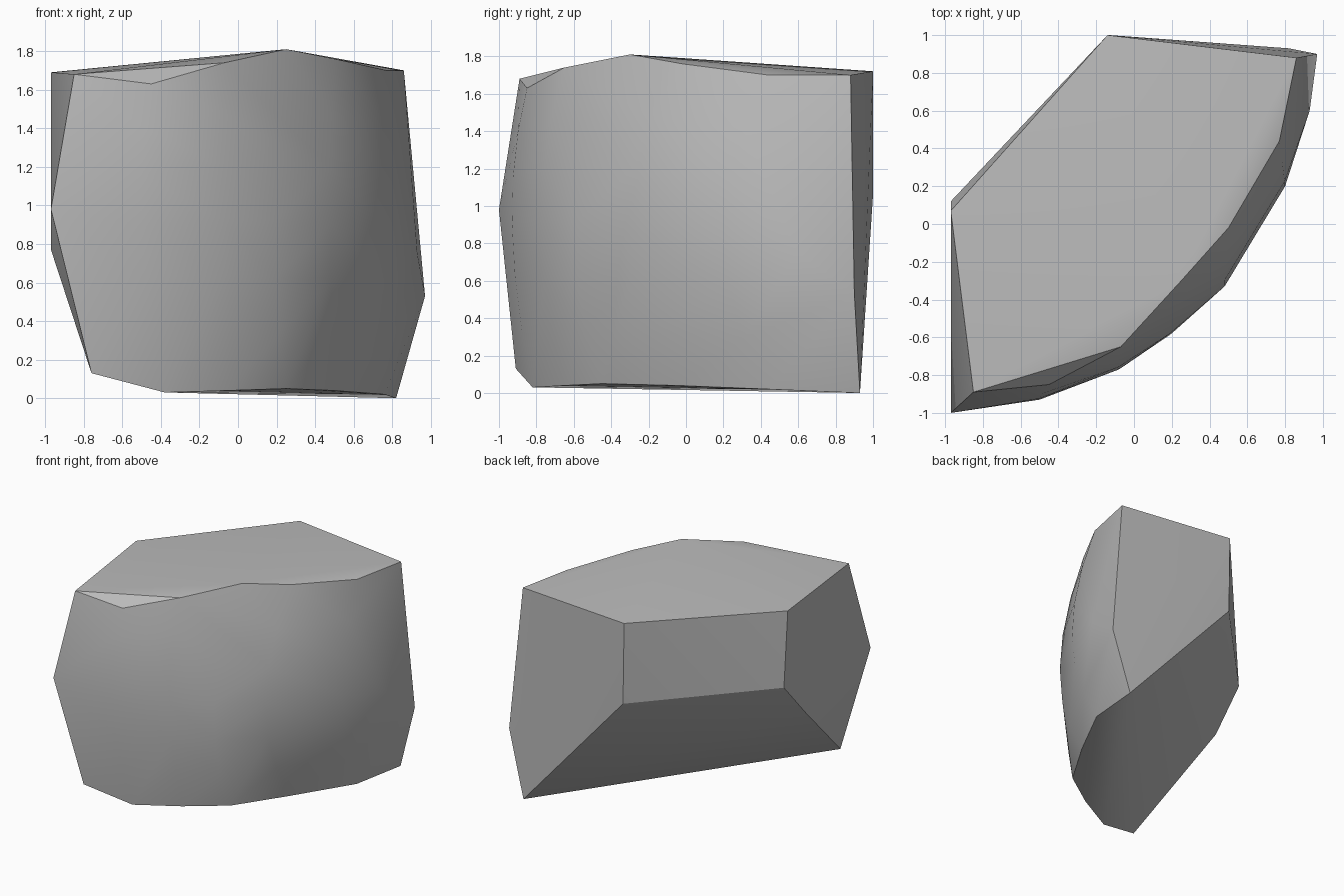
import bpy, bmesh, math
from mathutils import Vector

cube = bpy.data.objects.get("Cube")
if cube:
    bpy.data.objects.remove(cube, do_unlink=True)

# Plain stone colour
stone = bpy.data.materials.new("stone_grey")
stone.use_nodes = True
colour = (0.5, 0.5, 0.5, 1)
stone.diffuse_color = colour
stone.node_tree.nodes["Principled BSDF"].inputs["Base Color"].default_value = colour

# Broken corners: flat back, left side and sloping underside
corners = [
    (-0.97, 0.07, 1.69), (-0.14, 1.0, 1.72), (-0.13, 1.0, 1.06), (-0.97, 0.12, 1.08),
    (-0.97, -0.16, 0.77), (-0.85, -0.89, 1.68), (-0.97, -1.0, 0.98), (-0.76, -0.91, 0.13),
    (0.86, 0.88, 1.70), (0.97, 0.90, 0.53), (0.82, 0.93, 0.0), (0.93, 0.60, 0.75),
]

# Rounded outer face: top, middle and bottom of each rib
ribs = [
    ((-0.45, -0.85, 1.63), (-0.50, -0.93, 0.90), (-0.38, -0.82, 0.03)),
    ((-0.07, -0.65, 1.74), (-0.08, -0.77, 0.92), (-0.05, -0.65, 0.04)),
    ((0.25, -0.30, 1.81), (0.19, -0.58, 0.92), (0.25, -0.45, 0.05)),
    ((0.50, -0.02, 1.76), (0.48, -0.33, 0.90), (0.50, -0.04, 0.04)),
    ((0.77, 0.44, 1.70), (0.80, 0.20, 0.85), (0.76, 0.45, 0.02)),
]


def along(rib, t):
    """Point on the parabola through a rib's three points."""
    top, mid, low = map(Vector, rib)
    return (top * (1 - t) * (1 - 2 * t) + mid * 4 * t * (1 - t)
            + low * t * (2 * t - 1))


points = [Vector(c) for c in corners]
points += [along(rib, i / 6) for rib in ribs for i in range(7)]

# Wrap the points into one solid chunk
bm = bmesh.new()
for p in points:
    bm.verts.new(p)
hull = bmesh.ops.convex_hull(bm, input=bm.verts)
spare = {g for g in hull["geom_interior"] + hull["geom_unused"]
         if isinstance(g, bmesh.types.BMVert) and not g.link_faces}
bmesh.ops.delete(bm, geom=list(spare), context='VERTS')
bmesh.ops.dissolve_limit(bm, angle_limit=math.radians(2), verts=bm.verts, edges=bm.edges)
bmesh.ops.recalc_face_normals(bm, faces=bm.faces)

mesh = bpy.data.meshes.new("stone_chunk")
bm.to_mesh(mesh)
bm.free()
mesh.materials.append(stone)
chunk = bpy.data.objects.new("stone_chunk", mesh)
bpy.context.collection.objects.link(chunk)

# Smooth the rounded side, keep broken edges crisp
bpy.ops.object.select_all(action='DESELECT')
chunk.select_set(True)
bpy.context.view_layer.objects.active = chunk
bpy.ops.object.shade_smooth_by_angle(angle=math.radians(30))
